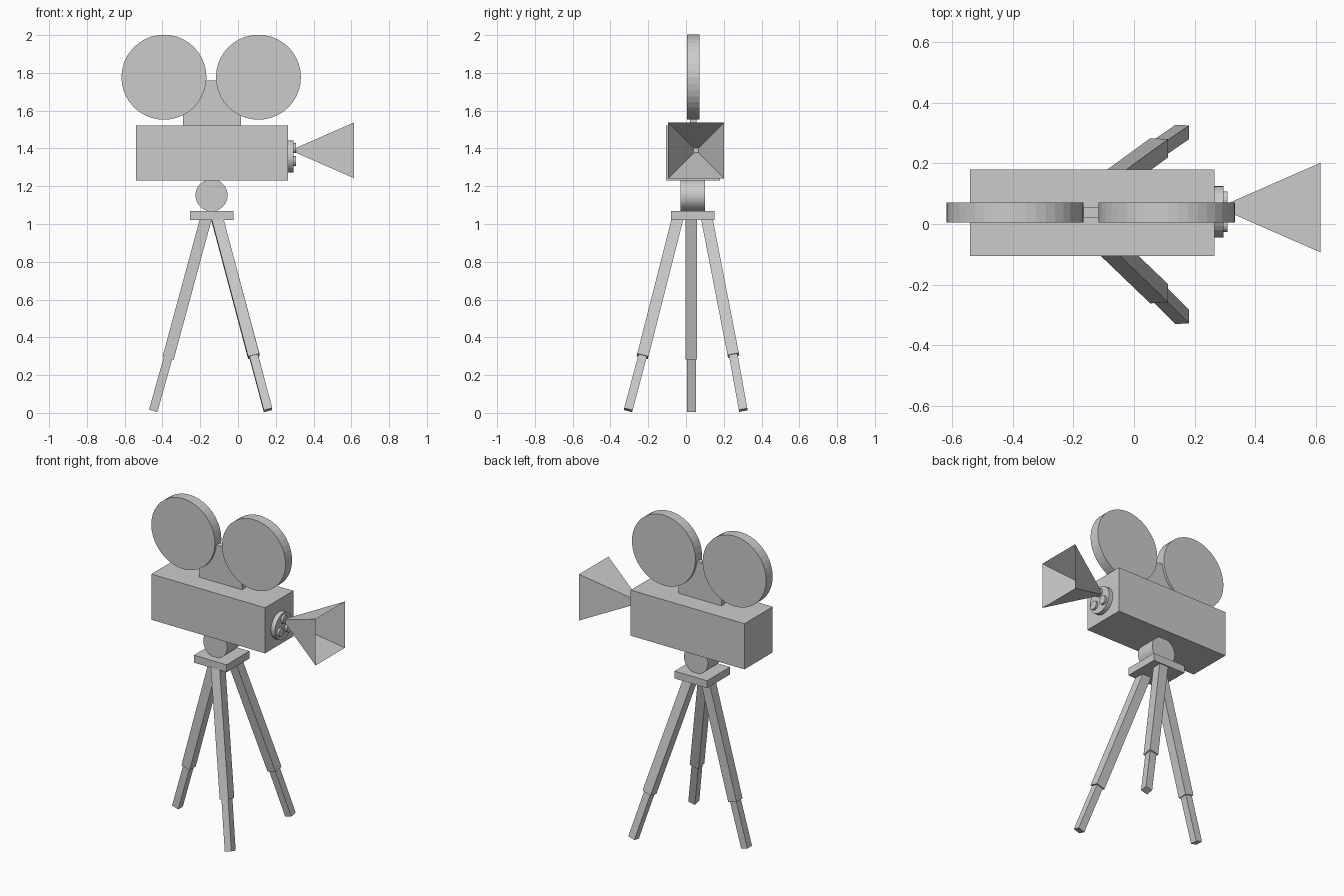
import bpy, bmesh, math
from mathutils import Vector, Matrix

if "Cube" in bpy.data.objects:
    bpy.data.objects.remove(bpy.data.objects["Cube"])


def finish(name, bm):
    bmesh.ops.recalc_face_normals(bm, faces=bm.faces)
    me = bpy.data.meshes.new(name)
    bm.to_mesh(me)
    bm.free()
    ob = bpy.data.objects.new(name, me)
    bpy.context.collection.objects.link(ob)
    return ob


def box(name, lo, hi):
    lo, hi = Vector(lo), Vector(hi)
    bm = bmesh.new()
    bmesh.ops.create_cube(bm, size=1, matrix=Matrix.Translation((lo + hi) / 2)
                          @ Matrix.Diagonal((*(hi - lo), 1)))
    return finish(name, bm)


def disc(name, centre, radius, depth, axis, sides=40):
    rot = Matrix.Rotation(math.pi / 2, 4, 'X' if axis == 'Y' else 'Y')
    bm = bmesh.new()
    bmesh.ops.create_cone(bm, cap_ends=True, segments=sides, radius1=radius,
                          radius2=radius, depth=depth,
                          matrix=Matrix.Translation(centre) @ rot)
    return finish(name, bm)


def beam(name, a, b, width):
    """Square bar from a to b, its sides kept facing x and y."""
    a, b = Vector(a), Vector(b)
    d = (b - a).normalized()
    u = (Vector((1, 0, 0)) - d * d.x).normalized()
    v = d.cross(u)
    m = Matrix((u * width, v * width, b - a)).transposed().to_4x4()
    bm = bmesh.new()
    bmesh.ops.create_cube(bm, size=1, matrix=Matrix.Translation((a + b) / 2) @ m)
    return finish(name, bm)


# camera body and film reels
box("camera_body", (-0.54, -0.105, 1.23), (0.265, 0.18, 1.522))
box("reel_bracket", (-0.29, 0.02, 1.515), (0.015, 0.056, 1.76))
for side, x in (("rear", -0.392), ("front", 0.108)):
    disc(side + "_reel", (x, 0.038, 1.777), 0.225, 0.066, 'Y')

# lens turret with three lenses
disc("lens_turret", (0.277, 0.04, 1.357), 0.085, 0.034, 'X', 32)
for i in range(3):
    a = math.radians(90 + 120 * i)
    disc(f"lens_{i + 1}", (0.298, 0.04 + 0.046 * math.cos(a), 1.357 + 0.046 * math.sin(a)),
         0.027, 0.02, 'X', 20)

# open flared lens hood, thin-walled
bm = bmesh.new()
rings = []
for x, r in ((0.305, 0.012), (0.615, 0.148)):
    rings.append([bm.verts.new((x, 0.054 + r * sy, 1.39 + r * sz))
                  for sy, sz in ((-1, -1), (1, -1), (1, 1), (-1, 1))])
for i in range(4):
    j = (i + 1) % 4
    bm.faces.new((rings[0][i], rings[0][j], rings[1][j], rings[1][i]))
bm.faces.new(rings[0])
finish("lens_hood", bm)

# tripod head
disc("tripod_pivot", (-0.14, 0.035, 1.152), 0.085, 0.13, 'Y')
box("tripod_plate", (-0.255, -0.08, 1.022), (-0.025, 0.15, 1.07))

# telescopic legs: top, knee, foot
legs = {
    "rear": ((-0.168, 0.029, 1.035), (-0.370, 0.029, 0.29), (-0.449, 0.029, 0.011)),
    "left": ((-0.112, 0.109, 1.035), (0.083, 0.251, 0.305), (0.159, 0.303, 0.015)),
    "right": ((-0.112, -0.043, 1.035), (0.083, -0.230, 0.30), (0.159, -0.306, 0.015)),
}
for name, (top, knee, foot) in legs.items():
    beam(name + "_leg_upper", top, knee, 0.061)
    start = Vector(knee).lerp(Vector(top), 0.05)
    beam(name + "_leg_lower", start, foot, 0.046)
